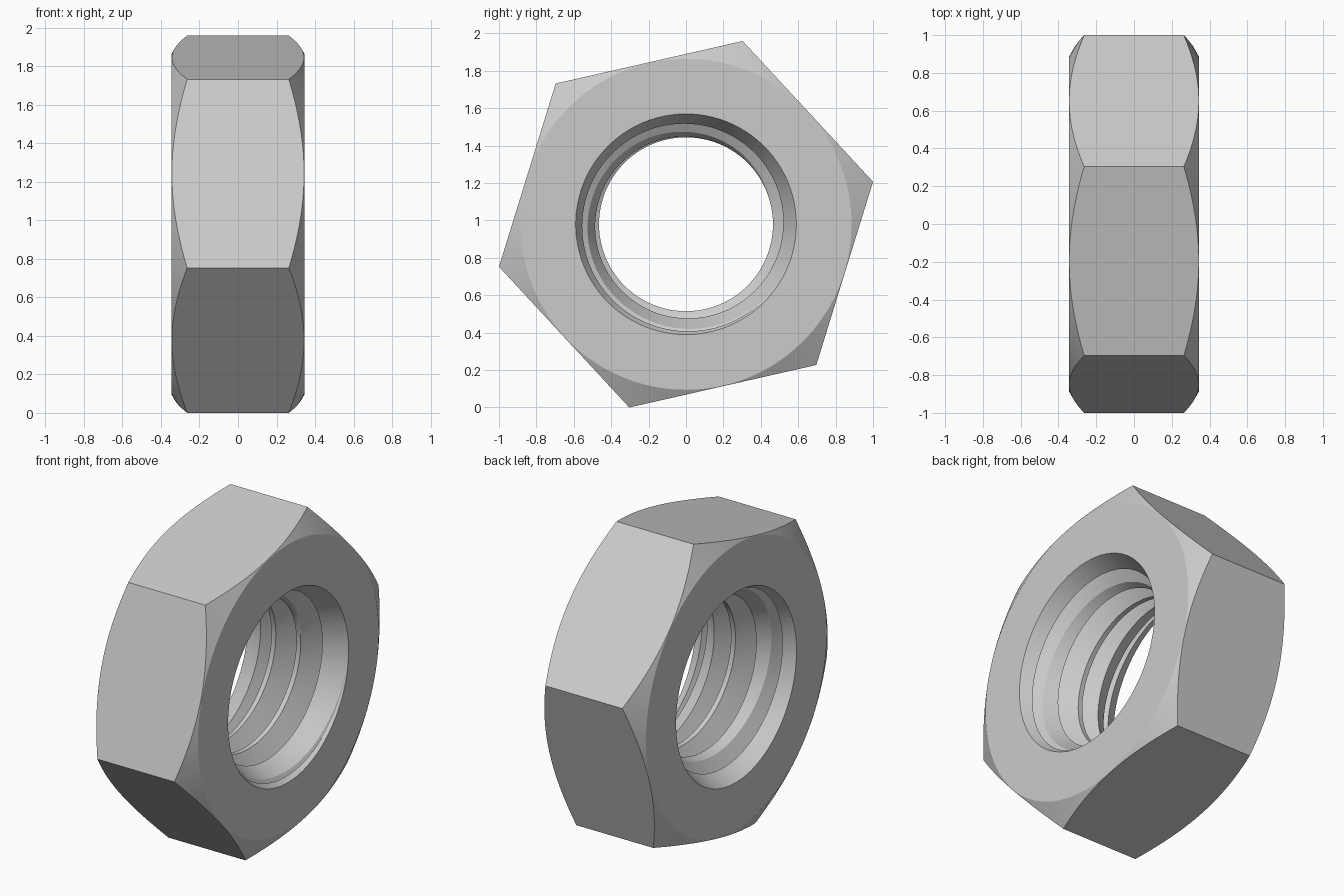
import bpy, bmesh
from math import radians, pi, sin, cos
from mathutils import Matrix

cube = bpy.data.objects.get("Cube")
if cube:
    bpy.data.objects.remove(cube, do_unlink=True)

HALF = 0.345        # half thickness along x
CORNER = 1.0255     # hexagon corner radius
TILT = radians(12.8)
FACE = 0.885        # radius where the corner chamfer meets the end face
MINOR, ROOT = 0.465, 0.587
PITCH, CREST = 0.171, 0.03
SINK, SINK_SLOPE = 0.59, 1.9

steel = bpy.data.materials.new("plain_steel_grey")
steel.diffuse_color = (0.6, 0.6, 0.6, 1)
steel.use_nodes = True
steel.node_tree.nodes["Principled BSDF"].inputs["Base Color"].default_value = (0.6, 0.6, 0.6, 1)


def finish(name, bm):
    bmesh.ops.remove_doubles(bm, verts=bm.verts, dist=1e-5)
    bmesh.ops.recalc_face_normals(bm, faces=bm.faces)
    mesh = bpy.data.meshes.new(name)
    bm.to_mesh(mesh)
    bm.free()
    mesh.materials.append(steel)
    obj = bpy.data.objects.new(name, mesh)
    bpy.context.collection.objects.link(obj)
    return obj


def lathe(name, profile, steps, start=0.0):
    """Revolve (x, radius) points about the x axis."""
    bm = bmesh.new()
    verts = [bm.verts.new((x, r * cos(start), r * sin(start))) for x, r in profile]
    edges = [bm.edges.new(pair) for pair in zip(verts, verts[1:])]
    bmesh.ops.spin(bm, geom=verts + edges, cent=(0, 0, 0), axis=(1, 0, 0),
                   angle=2 * pi, steps=steps)
    return finish(name, bm)


def thread(name, turns=8, steps=96):
    """Solid right-handed screw with sharp roots and narrow crests."""
    flank = (PITCH - CREST) / 2
    profile = [(0, ROOT), (flank, MINOR), (flank + CREST, MINOR), (PITCH, ROOT)]
    first = HALF - 6 * PITCH
    bm = bmesh.new()
    rows = []
    for i in range(turns * steps + 1):
        a = 2 * pi * (i % steps) / steps
        x = first + PITCH * i / steps
        rows.append([bm.verts.new((x + dx, r * cos(a), r * sin(a))) for dx, r in profile])
    for low, high in zip(rows, rows[1:]):
        for j in range(len(profile) - 1):
            bm.faces.new((low[j], low[j + 1], high[j + 1], high[j]))
    bmesh.ops.remove_doubles(bm, verts=bm.verts, dist=1e-5)
    # Close both ends with a fan to a point on the axis
    tips = {-1: bm.verts.new((-2, 0, 0)), 1: bm.verts.new((2, 0, 0))}
    for edge in [e for e in bm.edges if e.is_boundary]:
        side = 1 if edge.verts[0].co.x > 0 else -1
        bm.faces.new((edge.verts[0], edge.verts[1], tips[side]))
    return finish(name, bm)


def combine(body, tool, operation):
    tool.hide_render = True
    mod = body.modifiers.new(tool.name, 'BOOLEAN')
    mod.operation, mod.object, mod.solver = operation, tool, 'EXACT'
    bpy.context.view_layer.objects.active = body
    bpy.ops.object.modifier_apply(modifier=mod.name)
    bpy.data.objects.remove(tool, do_unlink=True)


# Hexagonal body
nut = lathe("hex_nut", [(-HALF, 0), (-HALF, CORNER), (HALF, CORNER), (HALF, 0)], 6, TILT)

# Conical chamfer on the corners of both ends
rise = 0.145
rim = FACE + rise * 1.732
side = [(-HALF, 0), (-HALF, FACE), (-HALF + rise, rim)]
combine(nut, lathe("corner_chamfer", side + [(-x, r) for x, r in reversed(side)], 144, 0.01),
        'INTERSECT')

# Threaded hole
combine(nut, thread("thread_cutter"), 'DIFFERENCE')

# Countersink at each end of the hole
for s in (-1, 1):
    def at(r):
        return s * (HALF - (SINK - r) * SINK_SLOPE)
    sink = [(at(0.43), 0), (at(0.43), 0.43), (at(0.64), 0.64), (at(0.64), 0)]
    combine(nut, lathe("countersink_cutter", sink, 96, 0.013), 'DIFFERENCE')

# Stand the nut on its lowest corner
nut.data.transform(Matrix.Translation((0, 0, -min(v.co.z for v in nut.data.vertices))))
bpy.ops.object.select_all(action='DESELECT')
nut.select_set(True)
bpy.context.view_layer.objects.active = nut
bpy.ops.object.shade_smooth_by_angle(angle=radians(25))
